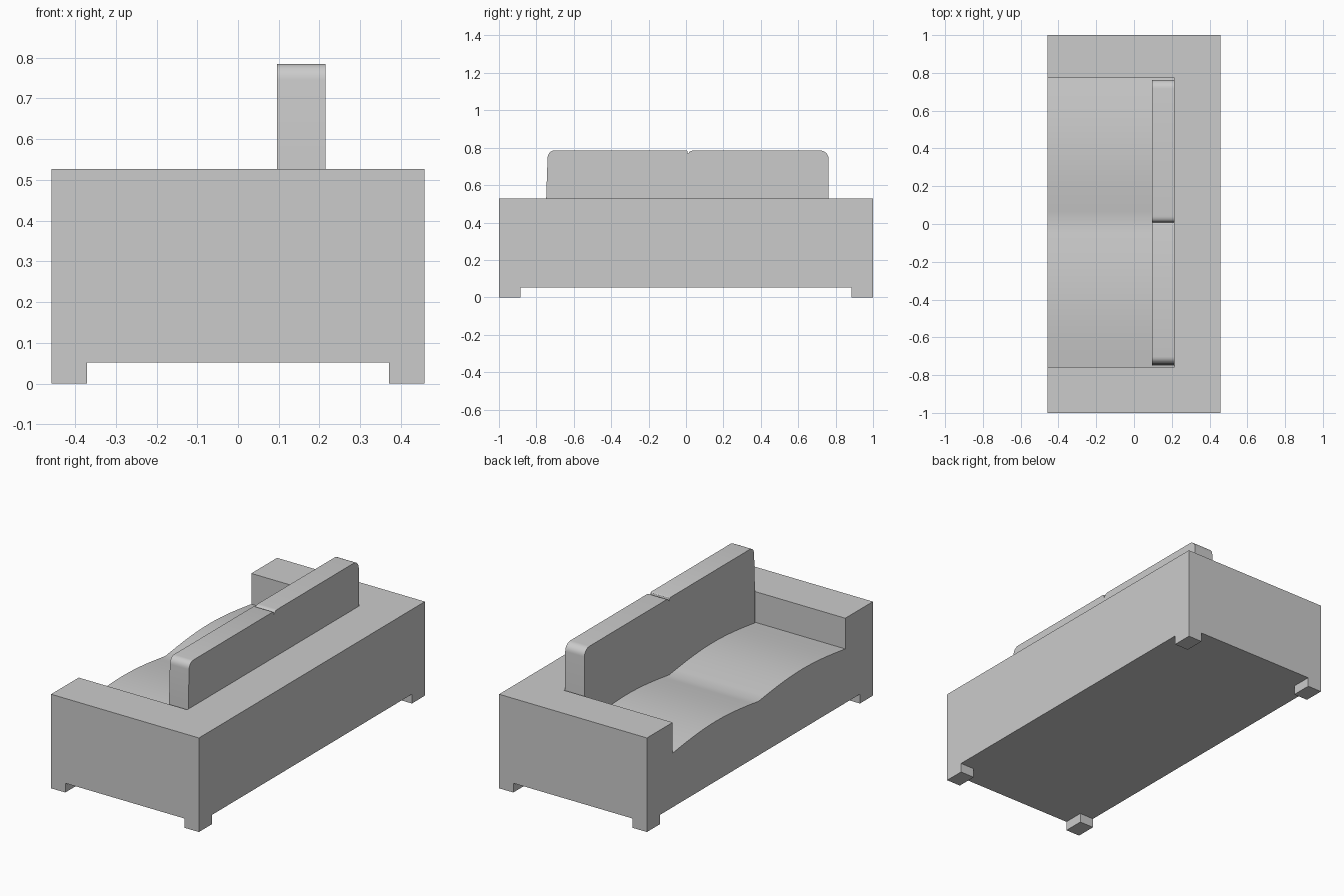
import bpy
import bmesh
import math

cube = bpy.data.objects.get("Cube")
if cube:
    bpy.data.objects.remove(cube, do_unlink=True)

HALF_W, HALF_L, TOP = 0.458, 1.0, 0.527
FOOT_X, FOOT_Y, FOOT_H = 0.37, 0.885, 0.052
ARM_Y0, ARM_Y1, BACK_X, CUSHION_X = -0.756, 0.772, 0.215, 0.096
SEAT_Z, BULGE, SEAM = 0.355, 0.033, 0.012

grey = bpy.data.materials.new("warm_grey_fabric")
grey.use_nodes = True
colour = (0.6, 0.6, 0.6, 1)
grey.diffuse_color = colour
grey.node_tree.nodes["Principled BSDF"].inputs["Base Color"].default_value = colour


def extrude_profile(name, points, x0, x1):
    """Solid from a (y, z) outline pushed along x."""
    bm = bmesh.new()
    face = bm.faces.new([bm.verts.new((x0, y, z)) for y, z in points])
    result = bmesh.ops.extrude_face_region(bm, geom=[face])
    moved = [v for v in result["geom"] if isinstance(v, bmesh.types.BMVert)]
    bmesh.ops.translate(bm, verts=moved, vec=(x1 - x0, 0, 0))
    bmesh.ops.recalc_face_normals(bm, faces=bm.faces)
    mesh = bpy.data.meshes.new(name)
    bm.to_mesh(mesh)
    bm.free()
    obj = bpy.data.objects.new(name, mesh)
    bpy.context.collection.objects.link(obj)
    mesh.materials.append(grey)
    return obj


def box(name, x0, x1, y0, y1, z0, z1):
    return extrude_profile(name, [(y0, z0), (y1, z0), (y1, z1), (y0, z1)], x0, x1)


def select_only(obj):
    bpy.ops.object.select_all(action='DESELECT')
    obj.select_set(True)
    bpy.context.view_layer.objects.active = obj


def carve(obj, cutter):
    cutter.hide_render = True
    mod = obj.modifiers.new("carve", 'BOOLEAN')
    mod.operation = 'DIFFERENCE'
    mod.solver = 'EXACT'
    mod.object = cutter
    select_only(obj)
    bpy.ops.object.modifier_apply(modifier=mod.name)
    bpy.data.objects.remove(cutter, do_unlink=True)


def smooth(obj):
    select_only(obj)
    bpy.ops.object.shade_smooth_by_angle(angle=math.radians(30))


def arc(cy, cz, ry, rz, start, end, steps=6):
    """Points on a quarter ellipse, angles in degrees."""
    angles = [math.radians(start + (end - start) * i / steps) for i in range(steps + 1)]
    return [(cy + ry * math.cos(a), cz + rz * math.sin(a)) for a in angles]


# Frame: one block, with the underside cut away to leave corner feet
frame = box("sofa_frame", -HALF_W, HALF_W, -HALF_L, HALF_L, 0, TOP)
carve(frame, box("foot_gap_long", -FOOT_X, FOOT_X, -1.5, 1.5, -0.5, FOOT_H))
carve(frame, box("foot_gap_wide", -1, 1, -FOOT_Y, FOOT_Y, -0.5, FOOT_H))

# Seat well: its floor is two softly bulging seat cushions
floor = []
steps = 14
for y0, y1 in ((ARM_Y0, SEAM), (SEAM, ARM_Y1)):
    for i in range(steps):
        t = i / steps
        floor.append((y0 + (y1 - y0) * t, SEAT_Z + BULGE * math.sin(math.pi * t)))
floor.append((ARM_Y1, SEAT_Z))
well = floor + [(ARM_Y1, 1), (ARM_Y0, 1)]
carve(frame, extrude_profile("seat_well", well, -1, BACK_X))
smooth(frame)

# Back cushion: rounded ends and a small seam notch in the top
CUSHION_TOP = 0.785
low = SEAT_Z - 0.02
outline = [(-0.75, low), (-0.747, 0.55)]
outline += arc(-0.703, 0.745, 0.037, 0.04, 180, 90)
outline += arc(0.0, 0.777, 0.008, 0.008, 90, 0, 3)
outline += [(SEAM - 0.002, 0.765)]
outline += arc(0.042, 0.765, 0.03, 0.02, 150, 90, 4)
outline += arc(0.717, 0.742, 0.045, 0.043, 90, 0)
outline += [(0.763, low)]
back_cushion = extrude_profile("back_cushion", outline, CUSHION_X, BACK_X)
smooth(back_cushion)
